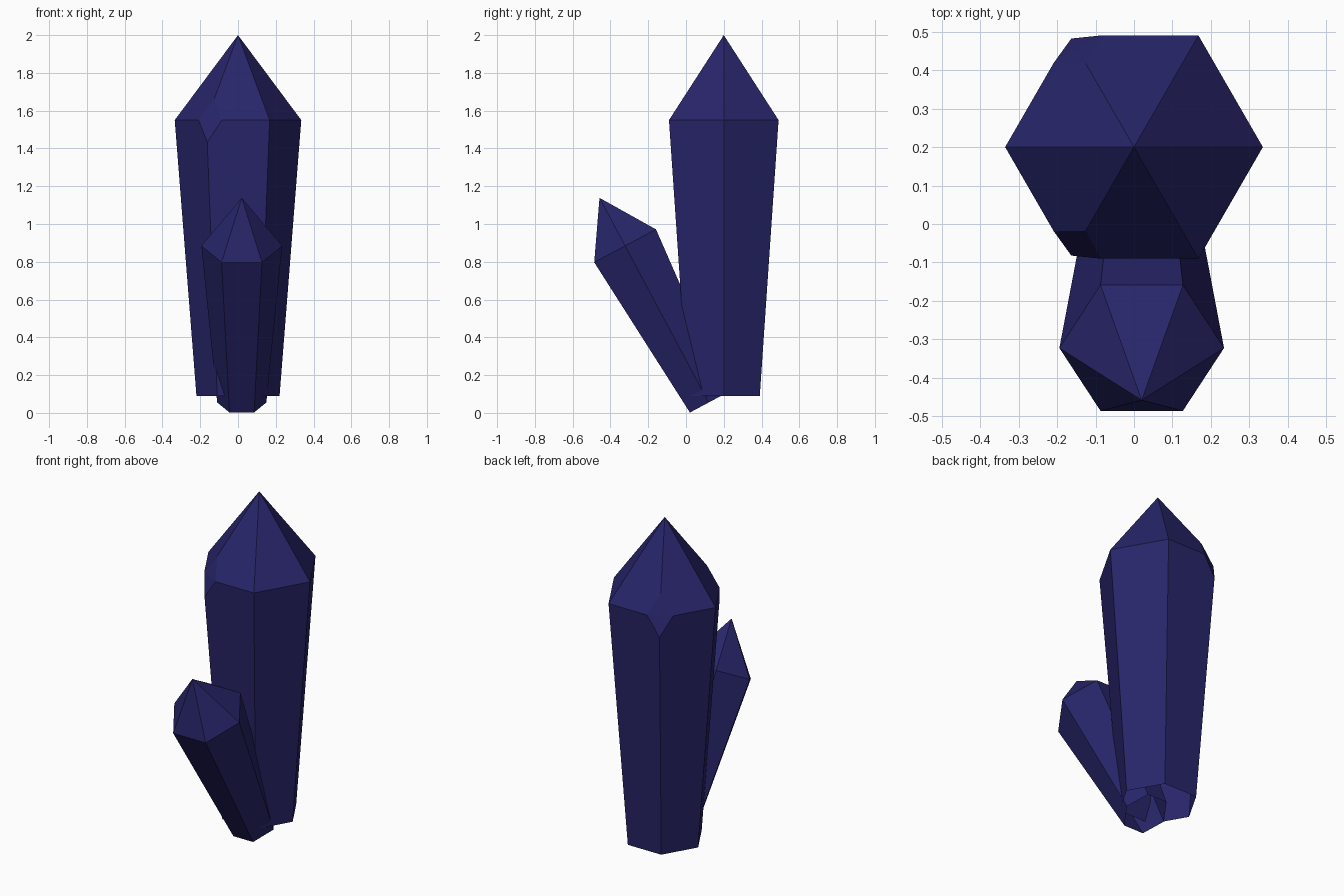
import bpy, bmesh, math
from mathutils import Vector, Matrix

if "Cube" in bpy.data.objects:
    bpy.data.objects.remove(bpy.data.objects["Cube"])

mat = bpy.data.materials.new("deep indigo crystal")
mat.diffuse_color = (0.021, 0.0185, 0.145, 1)
mat.use_nodes = True
mat.node_tree.nodes["Principled BSDF"].inputs["Base Color"].default_value = mat.diffuse_color


def crystal(name, r0, r1, height, tip, matrix, chipped=()):
    """Open six-sided shaft flaring upward with a pointed tip; some shoulder corners chipped."""
    def ring(r, z):
        return [Vector((r * math.cos(math.radians(60 * i)), r * math.sin(math.radians(60 * i)), z))
                for i in range(6)]
    low, high, apex = ring(r0, 0), ring(r1, height), Vector((0, 0, height + tip))
    faces = []
    # each corner gives four points: before, after, below, above (all equal when not chipped)
    corners = []
    for i in range(6):
        c = high[i]
        if i in chipped:
            before, after = c.lerp(high[i - 1], 0.245), c.lerp(high[(i + 1) % 6], 0.245)
            below, above = c.lerp(low[i], 0.08), c.lerp(apex, 0.25)
            faces += [[below, after, before], [before, after, above]]
        else:
            before = after = below = above = c
        corners.append((before, after, below, above))
    # shaft sides and tip facets
    for i in range(6):
        j = (i + 1) % 6
        _, a, a_low, a_up = corners[i]
        b, _, b_low, b_up = corners[j]
        faces.append([low[i], low[j], b_low, b, a, a_low])
        faces.append([a_up, a, b, b_up, apex])
    bm = bmesh.new()
    verts = {}
    for f in faces:
        loop = []
        for p in f:
            key = tuple(round(v, 5) for v in p)
            if key not in verts:
                verts[key] = bm.verts.new(p)
            if verts[key] not in loop:
                loop.append(verts[key])
        bm.faces.new(loop)
    bm.transform(matrix)
    bm.normal_update()
    mesh = bpy.data.meshes.new(name)
    bm.to_mesh(mesh)
    bm.free()
    mesh.materials.append(mat)
    obj = bpy.data.objects.new(name, mesh)
    bpy.context.collection.objects.link(obj)
    return obj


# tall upright crystal with two chipped shoulders on its left side
crystal("tall_crystal", 0.22, 0.335, 1.46, 0.45,
        Matrix.Translation((0, 0.2, 0.09)), chipped=(2, 4))

# short crystal leaning forward from its foot
crystal("leaning_crystal", 0.13, 0.214, 0.94, 0.288,
        Matrix.Translation((0.02, 0.12, 0.055)) @ Matrix.Rotation(0.49, 4, 'X'))
